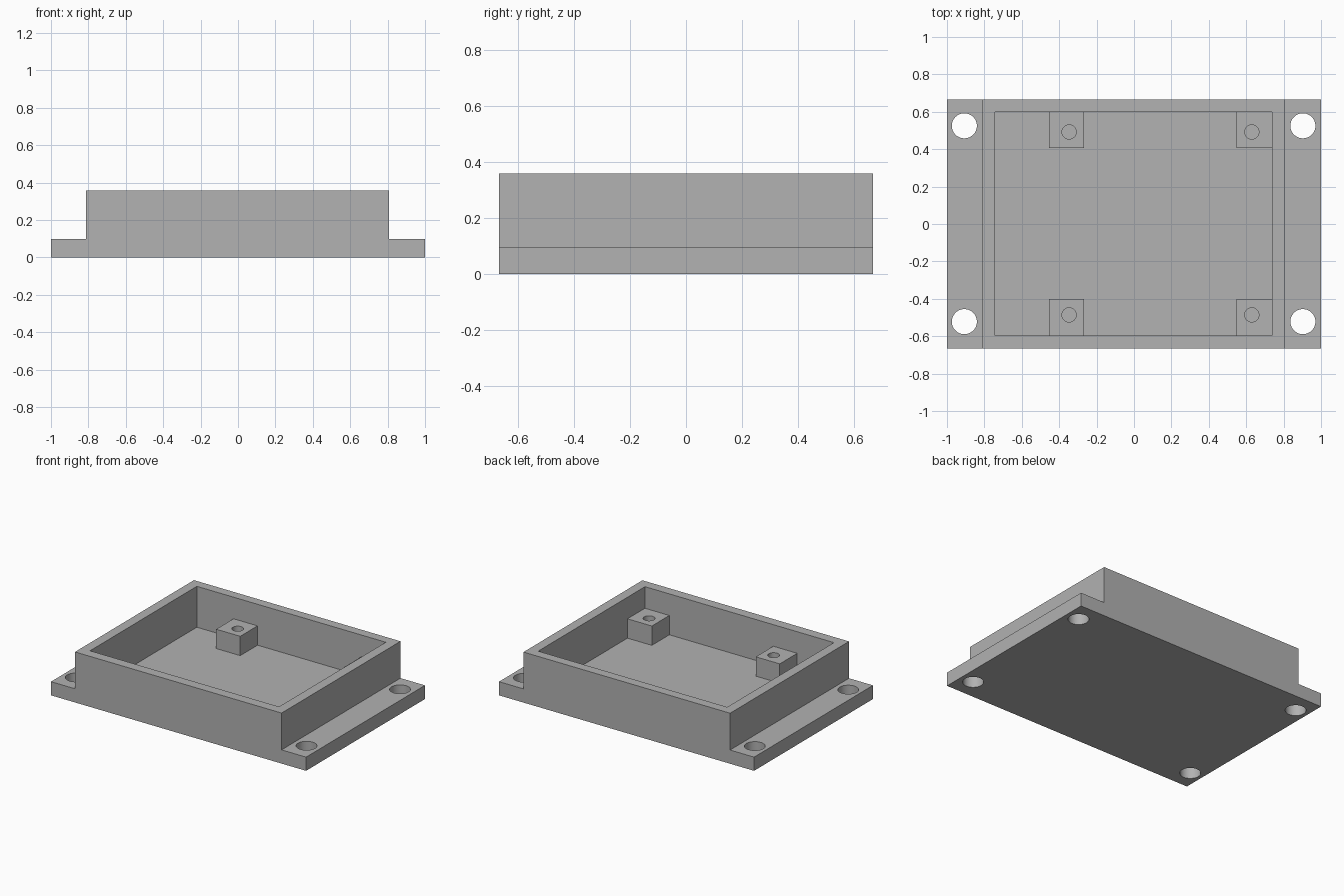
import bpy
import bmesh
from mathutils import Matrix, Vector

cube = bpy.data.objects.get("Cube")
if cube:
    bpy.data.objects.remove(cube, do_unlink=True)

DEPTH = 0.666     # half depth
FLANGE = 0.097    # mounting flange height
TOP = 0.358       # rim height
FLOOR = 0.068     # cavity floor height
POST_TOP = 0.205

grey = bpy.data.materials.new("plain grey")
grey.use_nodes = True
grey.diffuse_color = (0.445, 0.445, 0.445, 1)
grey.node_tree.nodes["Principled BSDF"].inputs["Base Color"].default_value = grey.diffuse_color


def make_object(name, bm):
    bmesh.ops.recalc_face_normals(bm, faces=bm.faces)
    mesh = bpy.data.meshes.new(name)
    bm.to_mesh(mesh)
    bm.free()
    mesh.materials.append(grey)
    ob = bpy.data.objects.new(name, mesh)
    bpy.context.collection.objects.link(ob)
    return ob


def box(name, low, high):
    low, high = Vector(low), Vector(high)
    bm = bmesh.new()
    matrix = Matrix.Translation((low + high) / 2) @ Matrix.Diagonal((*(high - low), 1))
    bmesh.ops.create_cube(bm, size=1, matrix=matrix)
    return make_object(name, bm)


def cylinder(name, x, y, radius, bottom, top):
    bm = bmesh.new()
    bmesh.ops.create_cone(bm, cap_ends=True, segments=48, radius1=radius, radius2=radius,
                          depth=top - bottom,
                          matrix=Matrix.Translation((x, y, (bottom + top) / 2)))
    return make_object(name, bm)


def combine(target, tool, operation):
    """Apply a boolean, then discard the tool object."""
    bpy.context.view_layer.objects.active = target
    mod = target.modifiers.new(operation.lower(), "BOOLEAN")
    mod.operation = operation
    mod.solver = "EXACT"
    mod.object = tool
    bpy.ops.object.modifier_apply(modifier=mod.name)
    bpy.data.objects.remove(tool, do_unlink=True)


# Stepped side profile: tall body with a low flange at each end
profile = [(-1, 0), (1, 0), (1, FLANGE), (0.808, FLANGE), (0.808, TOP),
           (-0.812, TOP), (-0.812, FLANGE), (-1, FLANGE)]
bm = bmesh.new()
face = bm.faces.new([bm.verts.new((x, -DEPTH, z)) for x, z in profile])
extruded = bmesh.ops.extrude_face_region(bm, geom=[face])
verts = [g for g in extruded["geom"] if isinstance(g, bmesh.types.BMVert)]
bmesh.ops.translate(bm, verts=verts, vec=(0, 2 * DEPTH, 0))
tray = make_object("enclosure_tray", bm)

# Open cavity
combine(tray, box("cavity_cutter", (-0.743, -0.596, FLOOR), (0.739, 0.6, 1)), "DIFFERENCE")

# Screw posts against the front and back walls, each with a blind hole
for x in (-0.361, 0.642):
    for low_y, high_y, hole_y in ((0.406, 0.63, 0.492), (-0.63, -0.4, -0.486)):
        right = x + 0.094 if x < 0 else 0.77
        post = box("screw_post", (x - 0.094, low_y, FLOOR - 0.03), (right, high_y, POST_TOP))
        combine(tray, post, "UNION")
        hole = cylinder("post_hole_cutter", x + (0.014 if x < 0 else -0.012), hole_y,
                        0.038, FLOOR, 1)
        combine(tray, hole, "DIFFERENCE")

# Through holes in the flange corners
for x in (-0.907, 0.903):
    for y in (-0.522, 0.525):
        combine(tray, cylinder("flange_hole_cutter", x, y, 0.067, -1, 1), "DIFFERENCE")

# Smooth hole walls, sharp box edges
bpy.ops.object.select_all(action="DESELECT")
tray.select_set(True)
bpy.context.view_layer.objects.active = tray
bpy.ops.object.shade_smooth_by_angle()
